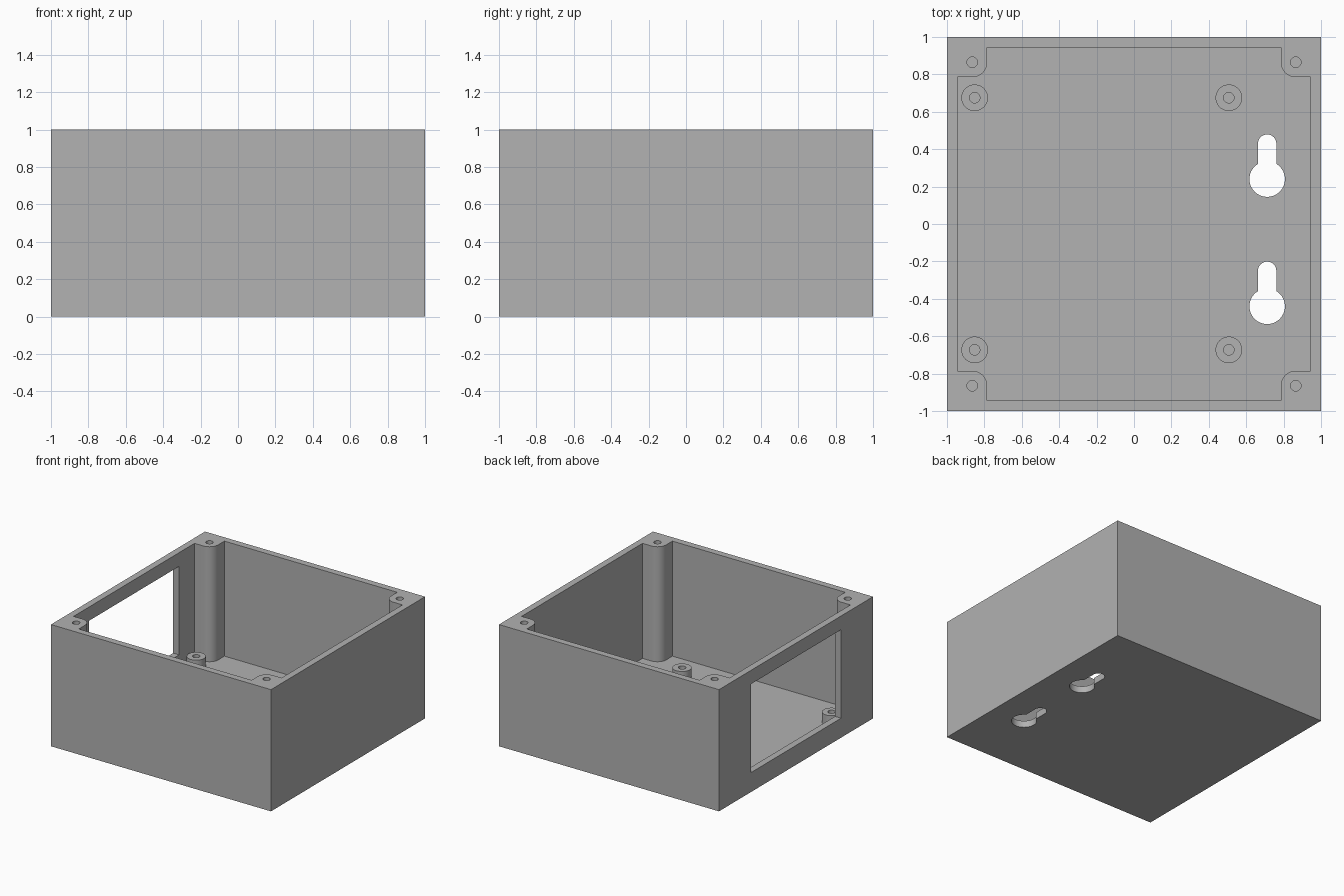
import bpy, bmesh
from math import pi, cos, sin, asin, radians

cube = bpy.data.objects.get("Cube")
if cube:
    bpy.data.objects.remove(cube, do_unlink=True)

grey = bpy.data.materials.new("enclosure_grey")
grey.use_nodes = True
colour = (0.445, 0.445, 0.445, 1)
grey.diffuse_color = colour
grey.node_tree.nodes["Principled BSDF"].inputs["Base Color"].default_value = colour

INNER, FLOOR, TOP = 0.945, 0.055, 1.0
POST, POST_R, SCREW_R = 0.865, 0.08, 0.028


def arc(cx, cy, r, a0, a1, n):
    """Points along an arc, both ends included."""
    return [(cx + r * cos(a0 + (a1 - a0) * i / n),
             cy + r * sin(a0 + (a1 - a0) * i / n)) for i in range(n + 1)]


def circle(cx, cy, r, n=40):
    return arc(cx, cy, r, 0, 2 * pi, n)[:-1]


def rectangle(x0, x1, y0, y1):
    return [(x0, y0), (x1, y0), (x1, y1), (x0, y1)]


def prism(name, outline, z0, z1):
    """Extrude a flat outline between two heights."""
    bm = bmesh.new()
    base = bm.faces.new([bm.verts.new((x, y, z0)) for x, y in outline])
    top = bmesh.ops.extrude_face_region(bm, geom=[base])["geom"]
    verts = [v for v in top if isinstance(v, bmesh.types.BMVert)]
    bmesh.ops.translate(bm, verts=verts, vec=(0, 0, z1 - z0))
    bmesh.ops.recalc_face_normals(bm, faces=bm.faces)
    mesh = bpy.data.meshes.new(name)
    bm.to_mesh(mesh)
    bm.free()
    mesh.materials.append(grey)
    obj = bpy.data.objects.new(name, mesh)
    bpy.context.collection.objects.link(obj)
    return obj


def carve(obj, cutters):
    """Subtract every cutter, bake the result and drop the cutters."""
    for c in cutters:
        c.hide_render = True
        mod = obj.modifiers.new(c.name, 'BOOLEAN')
        mod.operation, mod.solver, mod.object = 'DIFFERENCE', 'EXACT', c
    graph = bpy.context.evaluated_depsgraph_get()
    baked = bpy.data.meshes.new_from_object(obj.evaluated_get(graph))
    obj.modifiers.clear()
    obj.data = baked
    for c in cutters:
        bpy.data.objects.remove(c, do_unlink=True)
    bpy.ops.object.select_all(action='DESELECT')
    obj.select_set(True)
    bpy.context.view_layer.objects.active = obj
    bpy.ops.object.shade_smooth_by_angle(angle=radians(30))


# Cavity outline: a rectangle with a rounded screw post left in each corner
cavity = []
for quarter, (sx, sy) in enumerate([(1, 1), (-1, 1), (-1, -1), (1, -1)]):
    post = [(INNER * sx, (POST - POST_R) * sy)]
    post += arc(POST * sx, POST * sy, POST_R,
                pi / 2 * (3 + quarter), pi / 2 * (2 + quarter), 12)
    post += [((POST - POST_R) * sx, INNER * sy)]
    if sx * sy < 0:
        # Odd corners start from the wall along x
        post[0] = ((POST - POST_R) * sx, INNER * sy)
        post[-1] = (INNER * sx, (POST - POST_R) * sy)
    cavity += post

cutters = [prism("cavity_cutter", cavity, FLOOR, TOP + 0.1)]

# Rectangular opening in the wall on the -x side
cutters.append(prism("window_cutter", rectangle(-1.1, -0.9, -0.585, 0.585), 0.16, 0.887))

# Blind screw holes in the corner posts
for x in (-POST, POST):
    for y in (-POST, POST):
        cutters.append(prism("screw_cutter", circle(x, y, SCREW_R), 0.7, TOP + 0.1))

# Keyhole hanging slots through the floor
SLOT, HEAD = 0.049, 0.095
for y in (0.24, -0.44):
    half = asin(SLOT / HEAD)
    keyhole = arc(0.712, y, HEAD, pi / 2 + half, 2.5 * pi - half, 36)
    keyhole += arc(0.712, y + 0.19, SLOT, 0, pi, 16)
    cutters.append(prism("keyhole_cutter", keyhole, -0.1, FLOOR + 0.05))

body = prism("enclosure_body", rectangle(-1, 1, -1, 1), 0, TOP)
carve(body, cutters)

# Board standoffs rising from the floor
for side, x in (("right", -0.852), ("left", 0.507)):
    for end, y in (("front", -0.673), ("back", 0.675)):
        standoff = prism(f"standoff_{end}_{side}", circle(x, y, 0.071), 0.03, 0.14)
        carve(standoff, [prism("pilot_cutter", circle(x, y, SCREW_R), 0.06, 0.2)])
